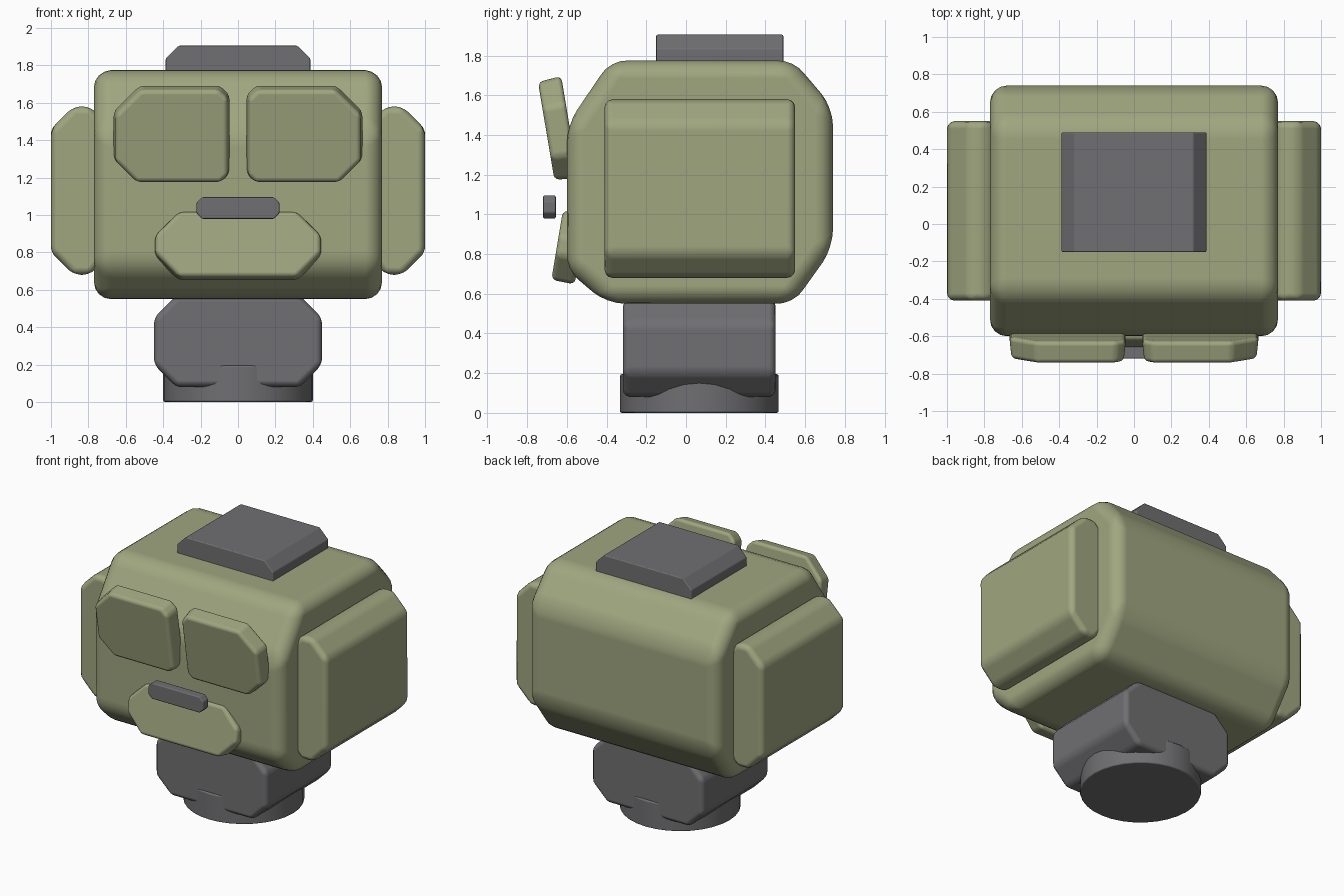
import bpy, bmesh, math
from mathutils import Vector

if "Cube" in bpy.data.objects:
    bpy.data.objects.remove(bpy.data.objects["Cube"])


def material(name, colour):
    m = bpy.data.materials.new(name)
    m.use_nodes = True
    m.diffuse_color = colour
    m.node_tree.nodes["Principled BSDF"].inputs["Base Color"].default_value = colour
    return m


olive = material("olive green", (0.35, 0.38, 0.215, 1))
grey = material("dark grey", (0.16, 0.16, 0.168, 1))


def octagon(u, v, cuts):
    """Box outline of half sizes u, v; cuts = chamfers at corners --, +-, ++, -+."""
    a, b, c, d = cuts
    return [(-u, -v + a), (-u + a, -v), (u - b, -v), (u, -v + b),
            (u, v - c), (u - c, v), (-u + d, v), (-u, v - d)]


def finish(ob, mat, bevel, segments):
    ob.data.materials.append(mat)
    mod = ob.modifiers.new("rounded edges", 'BEVEL')
    mod.width, mod.segments = bevel, segments
    mod.limit_method, mod.angle_limit = 'ANGLE', math.radians(25)
    mod.harden_normals = True
    bpy.ops.object.select_all(action='DESELECT')
    ob.select_set(True)
    bpy.context.view_layer.objects.active = ob
    bpy.ops.object.shade_smooth_by_angle(angle=math.radians(35))
    return ob


def prism(name, outline, axis, half, centre, mat, bevel, segments=3, tilt=0, taper=1):
    """Extrude an outline along x (outline in y, z) or along y (outline in x, z)."""
    bm = bmesh.new()

    def ring(t, s):
        return [bm.verts.new((t, a * s, b * s) if axis == 'x' else (a * s, t, b * s))
                for a, b in outline]
    front, back = ring(-half, taper), ring(half, 1)
    bm.faces.new(front)
    bm.faces.new(back[::-1])
    for i in range(len(front)):
        j = (i + 1) % len(front)
        bm.faces.new((front[i], back[i], back[j], front[j]))
    bmesh.ops.recalc_face_normals(bm, faces=bm.faces)
    me = bpy.data.meshes.new(name)
    bm.to_mesh(me)
    bm.free()
    ob = bpy.data.objects.new(name, me)
    bpy.context.collection.objects.link(ob)
    ob.location = Vector(centre)
    ob.rotation_euler.x = math.radians(tilt)
    return finish(ob, mat, bevel, segments)


# Head: chamfered side profile stretched across the width
head = [(-0.6, 0.72), (-0.4, 0.55), (0.54, 0.55), (0.74, 0.83),
        (0.74, 1.54), (0.54, 1.775), (-0.38, 1.775), (-0.6, 1.45)]
prism("head", head, 'x', 0.77, (0, 0, 0), olive, 0.09, 4)

# Ears and eyes, mirrored left and right
for side, s in (("left", 1), ("right", -1)):
    prism(side + "_ear", octagon(0.165, 0.45, [0.12] * 4), 'y', 0.48,
          (s * 0.835, 0.07, 1.13), olive, 0.04)
    eye = [(s * a, b) for a, b in octagon(0.312, 0.26, (0.04, 0.12, 0.14, 0.05))]
    prism(side + "_eye", eye, 'y', 0.06, (s * 0.355, -0.645, 1.43), olive,
          0.025, 3, tilt=9.5, taper=0.96)

# Mouth and the bar above it
prism("mouth", octagon(0.45, 0.18, [0.13] * 4), 'y', 0.06,
      (0, -0.59, 0.835), olive, 0.025, 3, tilt=-9.5, taper=0.98)
prism("nose_bar", octagon(0.222, 0.058, [0.03] * 4), 'y', 0.032,
      (0, -0.688, 1.037), grey, 0.008, 2)

# Top plate
prism("top_plate", octagon(0.387, 0.12, (0.01, 0.01, 0.07, 0.07)), 'y', 0.32,
      (0, 0.17, 1.785), grey, 0.018)

# Neck block and round base
prism("neck", octagon(0.45, 0.245, [0.12] * 4), 'y', 0.385,
      (0, 0.067, 0.325), grey, 0.035)
bpy.ops.mesh.primitive_cylinder_add(vertices=32, radius=0.4, depth=0.195,
                                    location=(0, 0.067, 0.0975))
base = bpy.context.object
base.name = "base"
finish(base, grey, 0.01, 2)
